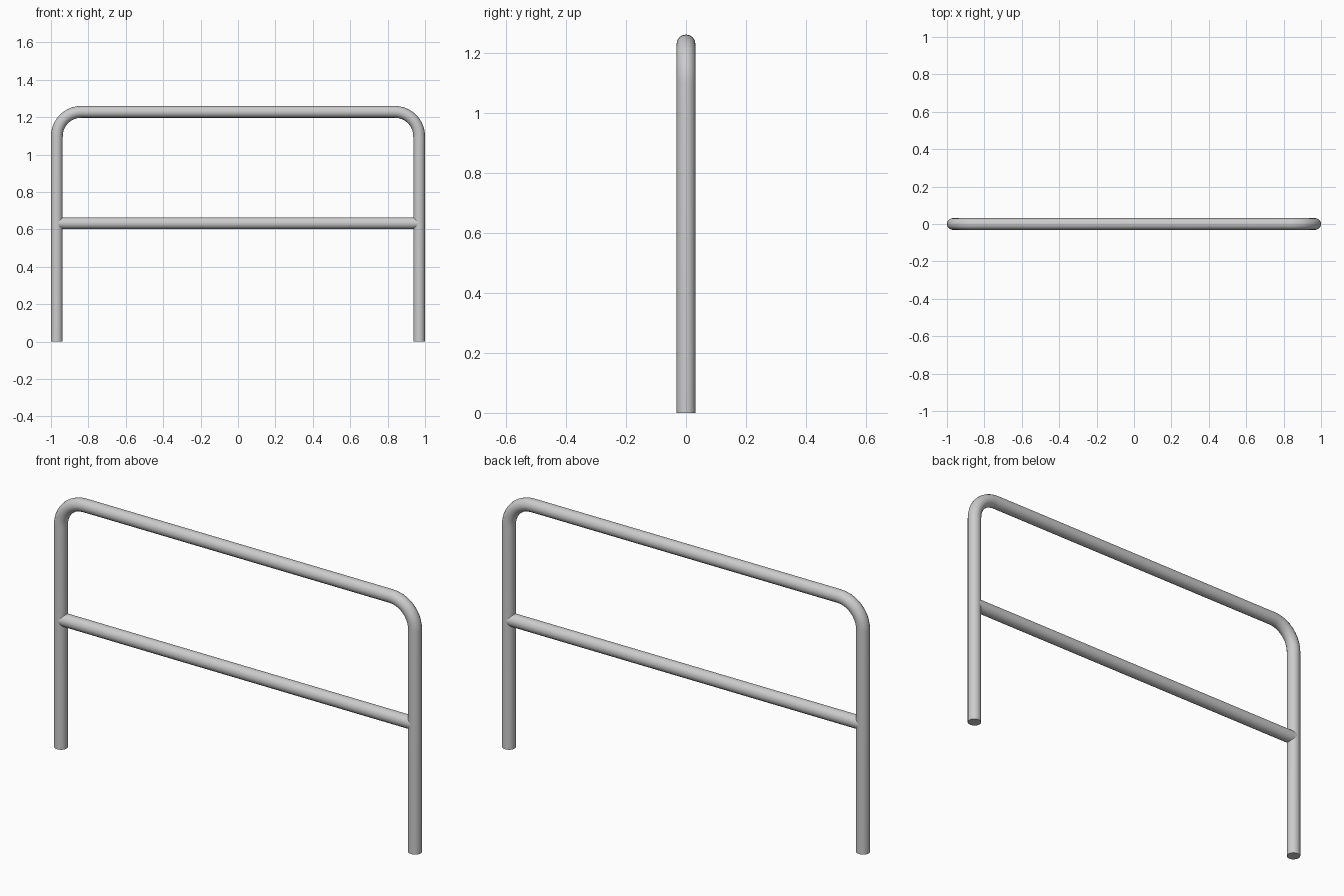
import bpy
from math import cos, sin, pi, radians

if "Cube" in bpy.data.objects:
    bpy.data.objects.remove(bpy.data.objects["Cube"])

R = 0.0315        # tube radius
X = 1 - R         # post axis
TOP = 1.26 - R    # top rail axis
BEND = 0.13       # bend radius on the axis
STEPS = 10


def tube(name, points):
    """Round capped tube along a path of (x, z) points, as a smooth mesh."""
    curve = bpy.data.curves.new(name, 'CURVE')
    curve.dimensions = '3D'
    curve.bevel_depth = R
    curve.bevel_resolution = 6
    curve.use_fill_caps = True
    spline = curve.splines.new('POLY')
    spline.points.add(len(points) - 1)
    for p, (x, z) in zip(spline.points, points):
        p.co = (x, 0, z, 1)
    obj = bpy.data.objects.new(name, curve)
    bpy.context.collection.objects.link(obj)
    bpy.ops.object.select_all(action='DESELECT')
    obj.select_set(True)
    bpy.context.view_layer.objects.active = obj
    bpy.ops.object.convert(target='MESH')
    bpy.ops.object.shade_smooth_by_angle(angle=radians(40))


# Bent frame: right post and bend, mirrored to the left
right = [(X, 0)]
for i in range(STEPS + 1):
    a = pi / 2 * i / STEPS
    right.append((X - BEND + BEND * cos(a), TOP - BEND + BEND * sin(a)))
tube("bent_frame", right + [(-x, z) for x, z in reversed(right)])

# Middle rail, ending inside the posts
tube("middle_rail", [(-X, 0.633), (X, 0.633)])
